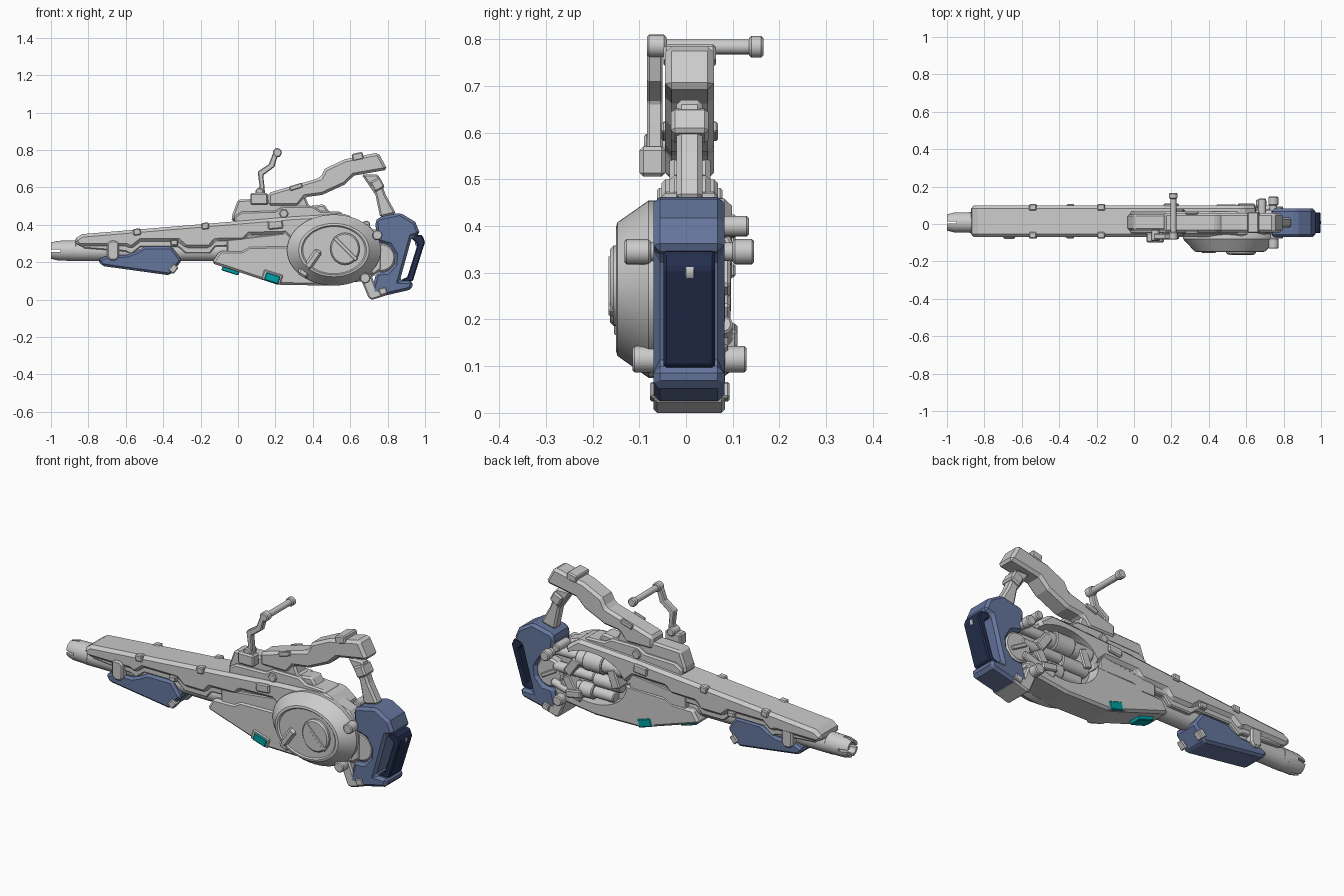
import bpy, bmesh, math
from mathutils import Vector, Matrix

def material(name, rgb):
    m = bpy.data.materials.new(name)
    m.diffuse_color = (*rgb, 1)
    return m

BLUE = material("slate_blue", (0.13, 0.18, 0.34))
NAVY = material("dark_navy", (0.018, 0.028, 0.075))
TEAL = material("teal", (0.0, 0.36, 0.38))
MID = 0.008          # y of the centre plane
rounded = []

def finish(name, bm, mat=None, bevel=0):
    bmesh.ops.recalc_face_normals(bm, faces=bm.faces)
    me = bpy.data.meshes.new(name)
    bm.to_mesh(me)
    bm.free()
    ob = bpy.data.objects.new(name, me)
    bpy.context.collection.objects.link(ob)
    if mat:
        me.materials.append(mat)
    if bevel:
        b = ob.modifiers.new("bevel", 'BEVEL')
        b.width, b.segments, b.limit_method = bevel, 1, 'ANGLE'
        b.angle_limit = math.radians(40)
    return ob

def prism(name, pts, y0, y1, bevel=0.01, mat=None):
    """Extrude an x-z outline from y0 to y1."""
    bm = bmesh.new()
    f = bm.faces.new([bm.verts.new((x, y0, z)) for x, z in pts])
    ext = bmesh.ops.extrude_face_region(bm, geom=[f])
    vs = [v for v in ext["geom"] if isinstance(v, bmesh.types.BMVert)]
    bmesh.ops.translate(bm, verts=vs, vec=(0, y1 - y0, 0))
    return finish(name, bm, mat, bevel)

def box(name, c, size, tilt=0, bevel=0.006, mat=None):
    bm = bmesh.new()
    bmesh.ops.create_cube(bm, size=1)
    bm.transform(Matrix.Translation(c) @ Matrix.Rotation(math.radians(tilt), 4, 'Y')
                 @ Matrix.Diagonal((*size, 1)))
    return finish(name, bm, mat, bevel)

def lathe(name, profile, origin, axis, n=32, xscale=1, mat=None):
    """Revolve (radius, offset) pairs around an axis direction."""
    bm = bmesh.new()
    rings = []
    for r, h in profile:
        rings.append([bm.verts.new((r * math.cos(math.tau * i / n), r * math.sin(math.tau * i / n), h))
                      for i in range(n)])
    for a, b in zip(rings, rings[1:]):
        for i in range(n):
            bm.faces.new((a[i], a[(i + 1) % n], b[(i + 1) % n], b[i]))
    bm.faces.new(rings[0])
    bm.faces.new(rings[-1])
    rot = Vector((0, 0, 1)).rotation_difference(Vector(axis)).to_matrix().to_4x4()
    bm.transform(Matrix.Translation(origin) @ Matrix.Diagonal((xscale, 1, 1, 1)) @ rot)
    ob = finish(name, bm, mat)
    rounded.append(ob)
    return ob

def rod(name, a, b, r, n=20, chamfer=0.005):
    a, b = Vector(a), Vector(b)
    L = (b - a).length
    return lathe(name, [(r - chamfer, 0), (r, chamfer), (r, L - chamfer), (r - chamfer, L)], a, (b - a) / L, n)

def cut(ob, cutter):
    m = ob.modifiers.new("cut", 'BOOLEAN')
    m.object, m.operation, m.solver = cutter, 'DIFFERENCE', 'EXACT'
    cutter.hide_render = True
    cutter.display_type = 'WIRE'

# Barrel and slotted hollow muzzle
rod("barrel", (-0.9, MID, 0.26), (0.2, MID, 0.26), 0.054, 28)
muzzle = lathe("muzzle", [(0.025, 0.06), (0.03, 0.0), (0.044, 0.0), (0.053, 0.035), (0.055, 0.13), (0.048, 0.14)],
               (-1, MID, 0.262), (1, 0, 0), 28)
for i in range(2):
    size = (0.08, 0.2, 0.012) if i else (0.08, 0.012, 0.2)
    cut(muzzle, box(f"muzzle_slot_cutter_{i}", (-0.99, MID, 0.262), size, 0, 0))

# Long upper receiver with stepped lower edge, plus the narrower rail beneath it
step = [(-0.6, 0.285), (-0.57, 0.27), (-0.52, 0.31), (-0.32, 0.31), (-0.28, 0.275), (-0.15, 0.275),
        (-0.12, 0.312), (0.03, 0.315), (0.06, 0.345), (0.25, 0.35), (0.3, 0.3)]
upper = prism("upper_receiver", [(-0.855, 0.285)] + step +
              [(0.6, 0.3), (0.66, 0.4), (0.58, 0.46), (0.28, 0.443), (-0.835, 0.35), (-0.88, 0.32)],
              -0.07, 0.098, 0.016)
prism("under_rail", [(-0.83, 0.275)] + [(x, z - 0.028) for x, z in step] + [(0.3, 0.36), (-0.83, 0.31)],
      -0.055, 0.082, 0.006)

# Lower receiver
lower = prism("lower_receiver", [(-0.14, 0.195), (-0.1, 0.26), (0.02, 0.262), (0.06, 0.285), (0.3, 0.29),
              (0.66, 0.25), (0.73, 0.14), (0.67, 0.1), (0.48, 0.075), (0.21, 0.08)], -0.068, 0.09, 0.012)
prism("lower_trim", [(-0.06, 0.25), (0.04, 0.25), (0.08, 0.275), (0.28, 0.275), (0.28, 0.36), (-0.06, 0.32)],
      -0.06, 0.086, 0.006)
prism("core", [(0.25, 0.42), (0.58, 0.445), (0.7, 0.4), (0.77, 0.31), (0.77, 0.16), (0.7, 0.11), (0.25, 0.1)],
      -0.06, 0.03, 0.012)

# Open mechanism bay on the back side
bay = lathe("bay_cutter", [(0.135, 0), (0.145, 0.2)], (0.5, 0.03, 0.275), (0, 1, 0), 32, 1.5)
cut(upper, bay)
cut(lower, bay)
for i, (x0, x1, z, r, y) in enumerate([(0.32, 0.6, 0.345, 0.042, 0.05), (0.44, 0.55, 0.345, 0.052, 0.052),
                                       (0.34, 0.5, 0.255, 0.036, 0.05), (0.5, 0.74, 0.265, 0.026, 0.055),
                                       (0.38, 0.7, 0.185, 0.03, 0.05), (0.5, 0.58, 0.185, 0.04, 0.055),
                                       (0.6, 0.76, 0.35, 0.026, 0.05)]):
    rod(f"bay_cylinder_{i}", (x0, y, z), (x1, y, z), r)
for i, (x, z, t) in enumerate([(0.37, 0.3, 20), (0.62, 0.3, -35), (0.63, 0.2, 30)]):
    box(f"bay_bracket_{i}", (x, 0.055, z), (0.05, 0.08, 0.1), t)
rod("bay_pipe", (0.56, 0.08, 0.14), (0.74, 0.08, 0.19), 0.02)
box("bay_latch", (0.6, 0.085, 0.165), (0.09, 0.05, 0.04), 10)
rod("rear_post", (0.685, 0.03, 0.4), (0.685, 0.135, 0.4), 0.022)

# Oval drum on the front side, with turn plate and bar
lathe("drum", [(0.185, 0.0), (0.19, 0.02), (0.19, 0.035), (0.143, 0.102), (0.132, 0.105), (0.126, 0.098), (0.02, 0.098)],
      (0.513, -0.045, 0.265), (0, -1, 0), 48, 1.32)
lathe("drum_plate", [(0.086, 0), (0.086, 0.018), (0.078, 0.026)], (0.572, -0.137, 0.272), (0, -1, 0), 32, 0.92)
box("drum_bar", (0.575, -0.16, 0.272), (0.022, 0.012, 0.17), -45, 0.004)
box("drum_tab", (0.4, -0.142, 0.215), (0.045, 0.025, 0.12), 35, 0.012)
box("drum_lower_tab", (0.36, -0.09, 0.16), (0.06, 0.05, 0.08), 30, 0.012)

# Blue fore grip and its band
prism("fore_grip", [(-0.75, 0.214), (-0.7, 0.235), (-0.59, 0.24), (-0.55, 0.255), (-0.5, 0.283), (-0.353, 0.283),
      (-0.3, 0.21), (-0.364, 0.13), (-0.727, 0.18)], -0.065, 0.08, 0.012, BLUE)
prism("grip_band", [(-0.7, 0.23), (-0.685, 0.21), (-0.65, 0.21), (-0.635, 0.23), (-0.635, 0.3), (-0.65, 0.315),
      (-0.685, 0.315), (-0.7, 0.3)], -0.08, 0.096, 0.008)
for s in (-1, 1):
    box(f"grip_clip_{s}", (-0.345, MID + s * 0.06, 0.165), (0.035, 0.04, 0.045), 40, 0.005)

# Blue stock, dark pad with slot behind it, grey toe
prism("stock", [(0.733, 0.417), (0.75, 0.44), (0.866, 0.465), (0.947, 0.417), (0.975, 0.35), (0.93, 0.335),
      (0.865, 0.1), (0.935, 0.1), (0.93, 0.055), (0.8, 0.025), (0.71, 0.03), (0.74, 0.145), (0.8, 0.15),
      (0.835, 0.19), (0.84, 0.24), (0.81, 0.29), (0.745, 0.31)], -0.07, 0.082, 0.015, BLUE)
prism("butt_pad", [(0.925, 0.35), (0.985, 0.345), (1.0, 0.31), (0.935, 0.1), (0.865, 0.085), (0.875, 0.108),
      (0.905, 0.12), (0.96, 0.295), (0.925, 0.33)], -0.048, 0.062, 0.006, NAVY)
rod("pad_roller", (0.972, MID - 0.013, 0.305), (0.972, MID + 0.013, 0.305), 0.027)
prism("stock_toe", [(0.65, 0.125), (0.7, 0.005), (0.72, 0.0), (0.8, 0.025), (0.79, 0.06), (0.74, 0.06), (0.71, 0.14)],
      -0.07, 0.084, 0.008)
rod("stock_pivot", (0.765, -0.055, 0.225), (0.765, 0.075, 0.225), 0.078, 28, 0.01)
box("pivot_bar", (0.765, 0.076, 0.225), (0.1, 0.014, 0.022), 30, 0.004)
rod("upper_cross_pin", (0.745, -0.118, 0.345), (0.745, 0.13, 0.345), 0.02)
rod("lower_cross_pin", (0.68, -0.115, 0.115), (0.68, 0.13, 0.115), 0.028)
for y0, y1 in ((-0.132, -0.075), (0.1, 0.146)):
    rod("cross_pin_cap", (0.745, y0, 0.345), (0.745, y1, 0.345), 0.027)
for s in (-1, 1):
    box(f"toe_clip_{s}", (0.775, MID + s * 0.07, 0.045), (0.04, 0.03, 0.035), -15, 0.004)

# Carry handle: deck, raised arm, inner ribs and rear strut
prism("handle_deck", [(-0.035, 0.42), (-0.03, 0.455), (0.0, 0.535), (0.16, 0.54), (0.36, 0.55), (0.38, 0.5),
      (0.46, 0.51), (0.51, 0.44)], -0.035, 0.052, 0.01)
prism("handle_arm", [(0.16, 0.5), (0.16, 0.57), (0.44, 0.652), (0.465, 0.7), (0.57, 0.75), (0.75, 0.787), (0.8, 0.695),
      (0.62, 0.663), (0.57, 0.615), (0.45, 0.56), (0.36, 0.548), (0.32, 0.5)], -0.045, 0.06, 0.014)
prism("deck_side_rib", [(-0.02, 0.445), (0.02, 0.47), (0.2, 0.475), (0.24, 0.5), (0.4, 0.5), (0.44, 0.475), (0.55, 0.47),
      (0.58, 0.43), (-0.02, 0.4)], -0.052, 0.068, 0.008)
prism("rear_strut", [(0.66, 0.67), (0.75, 0.67), (0.79, 0.56), (0.845, 0.46), (0.76, 0.44), (0.735, 0.56)],
      -0.02, 0.035, 0.01)
box("strut_collar", (0.745, MID, 0.615), (0.06, 0.08, 0.06), -28, 0.008)

# Folding side sight with cross rod
box("sight_mount", (0.113, -0.072, 0.538), (0.095, 0.055, 0.064), 0, 0.008)
rod("sight_hinge", (0.115, -0.09, 0.575), (0.115, -0.03, 0.575), 0.022)
prism("sight_arm", [(0.1, 0.56), (0.145, 0.56), (0.14, 0.62), (0.135, 0.665), (0.195, 0.71), (0.215, 0.78), (0.19, 0.79),
      (0.165, 0.725), (0.105, 0.685), (0.115, 0.61)], -0.083, -0.05, 0.005)
rod("sight_head", (0.21, -0.084, 0.786), (0.21, -0.042, 0.786), 0.024)
rod("sight_rod", (0.21, -0.05, 0.784), (0.21, 0.15, 0.784), 0.016)
rod("sight_tip", (0.21, 0.135, 0.784), (0.21, 0.166, 0.784), 0.023)

# Teal lights and small clips, repeated on both sides
box("teal_belly_light", (-0.04, MID, 0.155), (0.095, 0.07, 0.025), 17, 0.004, TEAL)
for s in (-1, 1):
    box(f"teal_side_light_{s}", (0.183, MID + s * 0.068, 0.115), (0.08, 0.036, 0.045), 17, 0.005, TEAL)
    box(f"light_frame_{s}", (0.183, MID + s * 0.065, 0.12), (0.105, 0.034, 0.055), 17, 0.005)
    for i, (x, z) in enumerate([(-0.54, 0.362), (-0.175, 0.394)]):
        box(f"top_clip_{i}_{s}", (x, MID + 0.006 + s * 0.075, z), (0.04, 0.035, 0.035), -5, 0.005)
    box(f"side_clip_{s}", (0.2, MID + 0.006 + s * 0.08, 0.4), (0.08, 0.03, 0.045), -5, 0.006)
    box(f"low_clip_{s}", (-0.34, MID + 0.006 + s * 0.08, 0.305), (0.04, 0.025, 0.03), 0, 0.005)
    box(f"arm_clip_{s}", (0.31, MID + s * 0.052, 0.603), (0.07, 0.016, 0.025), -17, 0.004)
    rod(f"deck_knob_{s}", (0.245, MID + s * 0.05, 0.46), (0.245, MID + s * 0.07, 0.46), 0.025, 6)
box("arm_top_clip", (0.64, MID, 0.765), (0.06, 0.112, 0.04), -12, 0.006)

# Smooth round parts while keeping their edges sharp
bpy.ops.object.select_all(action='DESELECT')
for ob in rounded:
    ob.select_set(True)
bpy.context.view_layer.objects.active = rounded[0]
bpy.ops.object.shade_smooth_by_angle(angle=math.radians(35))
